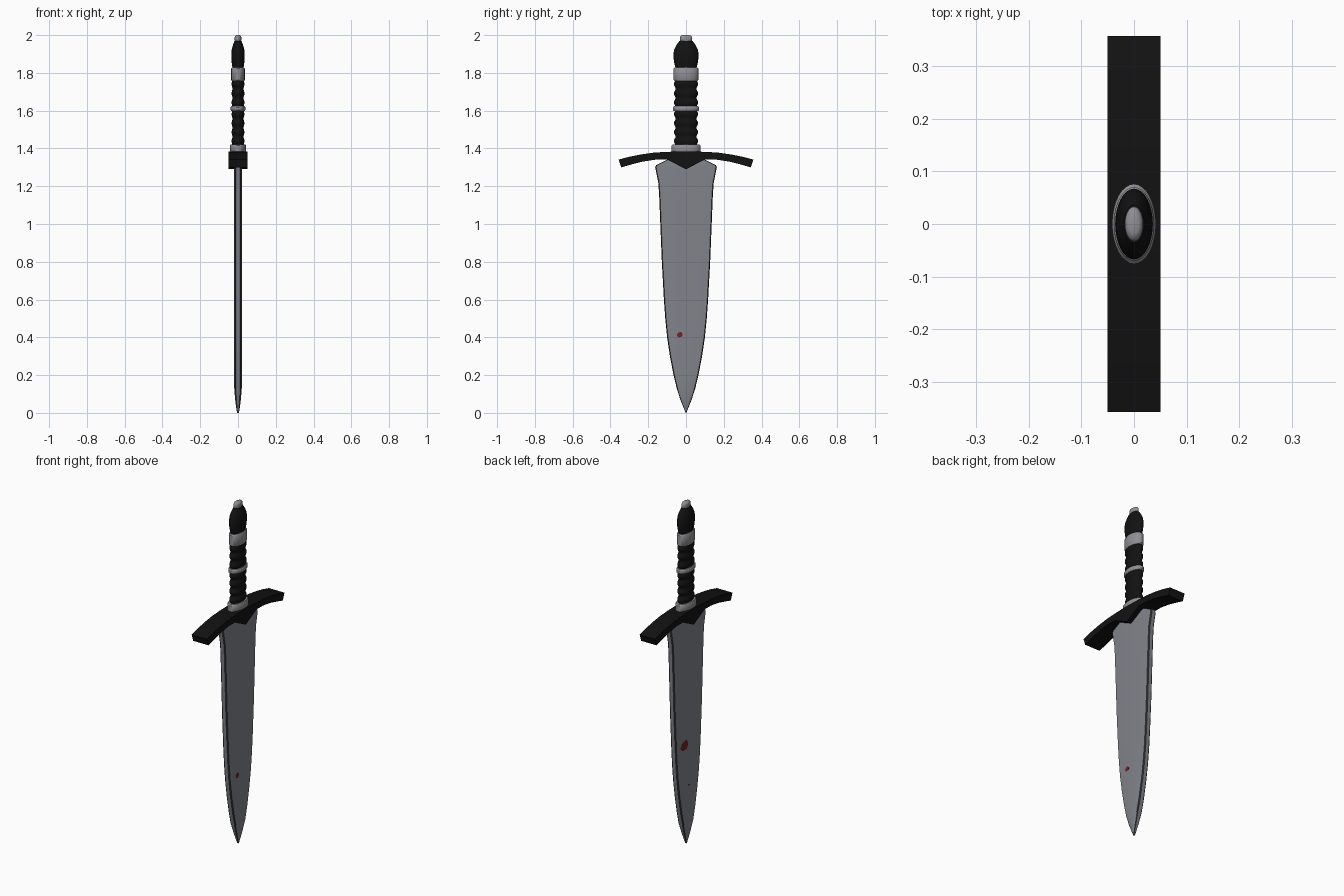
import bpy, bmesh, math, random

if "Cube" in bpy.data.objects:
    bpy.data.objects.remove(bpy.data.objects["Cube"])

random.seed(4)

def material(name, rgb):
    m = bpy.data.materials.new(name)
    m.diffuse_color = (*rgb, 1)
    m.use_nodes = True
    m.node_tree.nodes["Principled BSDF"].inputs["Base Color"].default_value = m.diffuse_color
    return m

STEEL = material("blade steel", (0.22, 0.23, 0.26))
RIM = material("dark rim", (0.03, 0.03, 0.035))
BLACK = material("black grip", (0.006, 0.006, 0.006))
SILVER = material("silver", (0.28, 0.28, 0.30))
RED = material("dark red", (0.18, 0.015, 0.018))

def finish(name, bm, mats, angle=30):
    bmesh.ops.recalc_face_normals(bm, faces=bm.faces[:])
    me = bpy.data.meshes.new(name)
    bm.to_mesh(me)
    bm.free()
    for m in mats:
        me.materials.append(m)
    ob = bpy.data.objects.new(name, me)
    bpy.context.collection.objects.link(ob)
    bpy.ops.object.select_all(action='DESELECT')
    ob.select_set(True)
    bpy.context.view_layer.objects.active = ob
    bpy.ops.object.shade_smooth_by_angle(angle=math.radians(angle))
    return ob

def loft(bm, rings, rule=lambda i: 0):
    """Skin closed rings of points, capping both ends."""
    vs = [[bm.verts.new(p) for p in r] for r in rings]
    n = len(vs[0])
    for a, b in zip(vs, vs[1:]):
        for i in range(n):
            j = (i + 1) % n
            bm.faces.new((a[i], a[j], b[j], b[i])).material_index = rule(i)
    bm.faces.new(vs[0])
    bm.faces.new(vs[-1])

# Blade: twelve-sided section with flat, bevel and a dark rim line by each edge
def blade_ring(z, w):
    t = 0.02 * min(1, (z + 0.012) / 0.13) ** 0.6
    e = min(0.005, w * 0.3)
    half = [(t, 0.6 * w), (0.85 * t, w - e), (0.55 * t, w)]
    half += [(-x, y) for x, y in reversed(half)]
    return [(x, y, z) for x, y in half + [(-x, -y) for x, y in half]]

outline = [(0, 0.002), (0.03, 0.014), (0.07, 0.030), (0.13, 0.049), (0.2, 0.066),
           (0.3, 0.085), (0.4, 0.100), (0.5, 0.110), (0.6, 0.117), (0.8, 0.128),
           (1.0, 0.136), (1.15, 0.142), (1.22, 0.147), (1.30, 0.163), (1.312, 0.158),
           (1.35, 0.08)]
bm = bmesh.new()
loft(bm, [blade_ring(z, w) for z, w in outline], lambda i: 1 if i in (1, 3, 7, 9) else 0)
finish("blade", bm, [STEEL, RIM])

# Crossguard: mirrored side profile extruded across x
top = [(0, 1.385), (0.1, 1.382), (0.17, 1.378), (0.24, 1.368), (0.30, 1.356), (0.357, 1.341)]
low = [(0.343, 1.30), (0.29, 1.315), (0.23, 1.33), (0.16, 1.341), (0.1, 1.341), (0, 1.29)]
right = top + low
profile = right + [(-y, z) for y, z in reversed(right[1:-1])]
bm = bmesh.new()
loft(bm, [[(x, y, z) for y, z in profile] for x in (-0.05, 0.05)])
finish("crossguard", bm, [BLACK])

# Hilt parts: oval turned pieces
def turned(name, profile, mat, ratio=0.53, n=32):
    bm = bmesh.new()
    loft(bm, [[(r * ratio * math.cos(2 * math.pi * i / n), r * math.sin(2 * math.pi * i / n), z)
               for i in range(n)] for z, r in profile])
    finish(name, bm, [mat], 40)

def band(name, z0, z1, r, soft=0.006):
    turned(name, [(z0, r - soft), (z0 + soft, r), (z1 - soft, r), (z1, r - soft)], SILVER, 0.55)

def rippled(name, z0, z1, waves, r):
    steps = waves * 8
    turned(name, [(z0 + (z1 - z0) * k / steps,
                   r - 0.0045 * math.cos(2 * math.pi * waves * k / steps))
                  for k in range(steps + 1)], BLACK)

band("lower_collar", 1.375, 1.422, 0.076)
rippled("lower_grip", 1.415, 1.605, 4, 0.060)
band("middle_ring", 1.598, 1.624, 0.070)
rippled("upper_grip", 1.618, 1.765, 3, 0.060)
band("upper_collar", 1.757, 1.828, 0.065)
turned("pommel", [(1.82, 0.054), (1.835, 0.058), (1.86, 0.064), (1.90, 0.067), (1.925, 0.062),
                  (1.95, 0.049), (1.968, 0.036)], BLACK)
turned("pommel_cap", [(1.965, 0.028), (1.972, 0.033), (1.988, 0.033), (1.996, 0.028),
                      (2.0, 0.018)], SILVER)

# Red stains: thin irregular plates on the blade faces
def stain(name, side, y, z, r):
    pts = []
    for i in range(11):
        a, k = 2 * math.pi * i / 11, r * random.uniform(0.75, 1.15)
        pts.append((y + k * math.cos(a), z + k * math.sin(a)))
    bm = bmesh.new()
    loft(bm, [[(side * x, p, q) for p, q in pts] for x in (0.0175, 0.0208)])
    finish(name, bm, [RED])

stain("right_stain", 1, -0.032, 0.415, 0.016)
stain("left_stain", -1, 0.045, 0.59, 0.032)
stain("left_drop", -1, 0.0, 0.345, 0.006)
